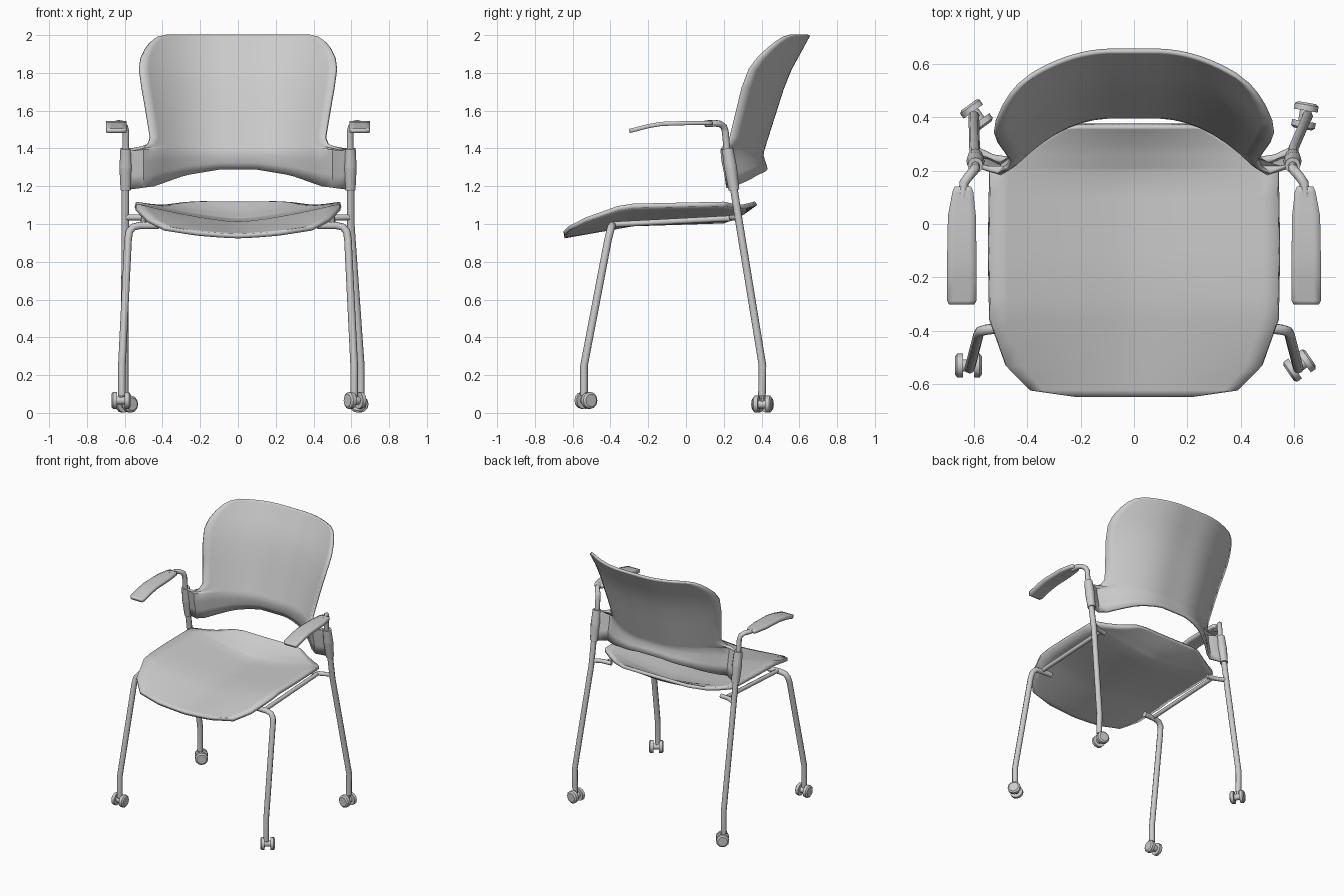
import bpy, bmesh, math
from mathutils import Vector

if "Cube" in bpy.data.objects:
    bpy.data.objects.remove(bpy.data.objects["Cube"])


def lerp(table, t):
    """Piecewise linear lookup in a list of (t, value)."""
    for (a, va), (b, vb) in zip(table, table[1:]):
        if t <= b:
            k = max(0, min(1, (t - a) / (b - a)))
            return va + (vb - va) * k
    return table[-1][1]


def finish(bm, name, thickness=0):
    bmesh.ops.recalc_face_normals(bm, faces=bm.faces[:])
    me = bpy.data.meshes.new(name)
    bm.to_mesh(me)
    bm.free()
    ob = bpy.data.objects.new(name, me)
    bpy.context.collection.objects.link(ob)
    if thickness:
        m = ob.modifiers.new("thickness", "SOLIDIFY")
        m.thickness, m.offset = thickness, 0
    bpy.ops.object.select_all(action='DESELECT')
    ob.select_set(True)
    bpy.context.view_layer.objects.active = ob
    bpy.ops.object.shade_smooth_by_angle(angle=math.radians(35))
    return ob


def sheet(name, rows, cols, point, thickness):
    """Shell from a grid; point(row, u) with u from -1 to 1."""
    bm = bmesh.new()
    g = [[bm.verts.new(point(r, -1 + 2 * c / cols)) for c in range(cols + 1)] for r in rows]
    for a, b in zip(g, g[1:]):
        for i in range(cols):
            bm.faces.new((a[i], a[i + 1], b[i + 1], b[i]))
    return finish(bm, name, thickness)


def tube(name, pts, r=0.018):
    cu = bpy.data.curves.new(name, 'CURVE')
    cu.dimensions = '3D'
    cu.bevel_depth, cu.bevel_resolution, cu.use_fill_caps = r, 2, True
    sp = cu.splines.new('POLY')
    sp.points.add(len(pts) - 1)
    for p, co in zip(sp.points, pts):
        p.co = (*co, 1)
    ob = bpy.data.objects.new(name, cu)
    bpy.context.collection.objects.link(ob)
    return ob


def add_rod(bm, a, b, r1, r2, seg=12):
    a, b = Vector(a), Vector(b)
    d = b - a
    mat = d.to_track_quat('Z', 'Y').to_matrix().to_4x4()
    mat.translation = (a + b) / 2
    bmesh.ops.create_cone(bm, cap_ends=True, segments=seg, radius1=r1, radius2=r2,
                          depth=d.length, matrix=mat)


# Seat: saddle shell, low along the middle and turned down at the front
seat_w = [(-.645, .22), (-.62, .39), (-.53, .48), (-.36, .54), (-.1, .545),
          (.2, .54), (.215, .525), (.30, .39), (.36, .28), (.37, .2)]
seat_mid = [(-.65, .935), (-.28, 1.0), (.2, 1.015), (.30, 1.06), (.37, 1.11)]
seat_side = [(-.65, .985), (-.53, 1.035), (-.32, 1.095), (.37, 1.11)]


def seat_point(y, u):
    x = u * lerp(seat_w, y)
    k = min(1, abs(x) / .54) ** 1.4
    return x, y, lerp(seat_mid, y) * (1 - k) + lerp(seat_side, y) * k


seat_rows = [-.645, -.62, -.575, -.53, -.44, -.36, -.28, -.1, .1, .2, .215, .26, .30, .36, .37]
sheet("seat", seat_rows, 16, seat_point, .024)


# Backrest: curved panel whose lower corners run out to the rear legs
def leg_y(z):
    return .22 + (1.4 - z) * .157


back_mid = [(1.18, .44), (1.29, .425), (1.37, .40), (1.78, .53), (2.0, .65)]
back_bottom = [(0, 1.29), (.1, 1.29), (.28, 1.26), (.45, 1.20), (.6, 1.18)]
back_rows = [(0, .60), (.35, .60), (.7, .60), (1, .60), (1.405, .51), (1.425, .475), (1.46, .462),
             (1.6, .485), (1.72, .506), (1.82, .52), (1.88, .513), (1.93, .49),
             (1.965, .463), (1.988, .43), (2.0, .38)]


def back_point(row, u):
    v, w = row
    x = u * w
    ax = abs(x)
    z = v
    if v <= 1:
        low = lerp(back_bottom, ax)
        z = low + (1.392 - low) * v
    bend = 1.0 + .35 * min(1, (2 - z) / .6)
    y = lerp(back_mid, z) - bend * max(0, min(ax, .53) - .08) ** 2
    if z < 1.45:
        k = max(0, min(1, (ax - .44) / .14))
        k = k * k * (3 - 2 * k)
        y = y * (1 - k) + leg_y(z) * k
    return x, y, z


sheet("backrest", back_rows, 24, back_point, .016)

# Armrest pad profile: y, top height, inner x, outer x
pad = [(.14, 1.547, .61, .672), (.12, 1.547, .602, .68), (.03, 1.547, .592, .697),
       (-.13, 1.542, .59, .70), (-.20, 1.53, .59, .70), (-.285, 1.508, .59, .70),
       (-.30, 1.505, .598, .692)]


def pad_point(s):
    def f(row, u):
        y, z, a, b = row
        return s * (a + (b - a) * (u + 1) / 2), y, z - .012
    return f


def caster(name, x, y, z, angle, top):
    """Twin wheels on an axle under a short stem."""
    bm = bmesh.new()
    c = Vector((x, y, z))
    d = Vector((math.cos(angle), math.sin(angle), 0))
    add_rod(bm, c - d * .035, c + d * .035, .022, .022)
    for k in (-1, 1):
        add_rod(bm, c + d * k * .02, c + d * k * .042, .045, .045)
        add_rod(bm, c + d * k * .042, c + d * k * .05, .045, .034)
    add_rod(bm, c, top, .014, .014, 8)
    finish(bm, name)


for side, s, rear_x, rear_a, front_a in (("left", -1, .60, 2.2, 0.0), ("right", 1, .65, 1.4, .6)):
    # Front leg with its bend under the seat
    fx = .615
    tube(side + "_front_leg", [(s * fx, -.54, .09), (s * fx, -.54, .25), (s * .582, -.412, .92),
                               (s * .575, -.402, .96), (s * .555, -.396, .984),
                               (s * .52, -.392, .992), (s * .42, -.388, .992)], .02)
    caster(side + "_front_caster", s * .62, -.53, .066, front_a, (s * fx, -.54, .13))
    # Rear leg running up to the backrest
    tube(side + "_rear_leg", [(s * rear_x, .402, .09), (s * rear_x, .405, .25),
                              (s * .597, leg_y(1.0), 1.0), (s * .595, leg_y(1.38), 1.38)], .02)
    caster(side + "_rear_caster", s * (rear_x - .01), .405, .046, rear_a, (s * rear_x, .402, .12))
    # Rail under the seat edge and its rear stub
    tube(side + "_seat_rail", [(s * .50, -.392, .997), (s * .50, .24, 1.03)], .015)
    tube(side + "_rear_stub", [(s * .46, .235, 1.032), (s * .53, .245, 1.035),
                               (s * .597, leg_y(1.04), 1.035)], .016)
    # Collar joining backrest and leg
    bm = bmesh.new()
    add_rod(bm, (s * .594, leg_y(1.18), 1.18), (s * .594, leg_y(1.3), 1.3), .028, .034)
    add_rod(bm, (s * .594, leg_y(1.3), 1.3), (s * .594, leg_y(1.4), 1.4), .034, .029)
    finish(bm, side + "_collar")
    # Armrest post and pad
    tube(side + "_arm_post", [(s * .594, .218, 1.38), (s * .594, .208, 1.49), (s * .60, .20, 1.515),
                              (s * .618, .18, 1.53), (s * .636, .155, 1.533), (s * .642, .10, 1.531)])
    sheet(side + "_arm_pad", pad, 4, pad_point(s), .022)
